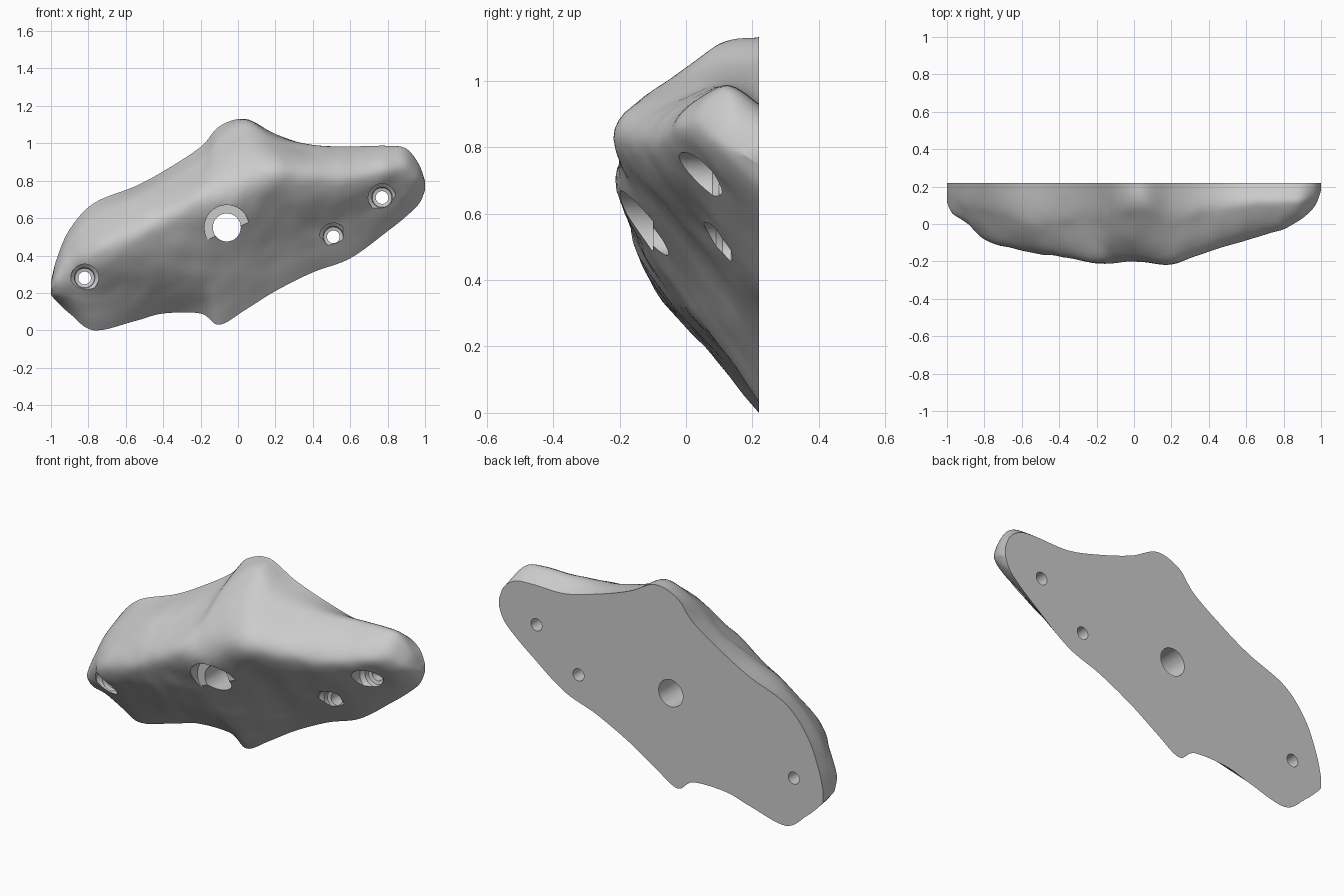
import bpy, bmesh, math
from mathutils import Vector, noise

if "Cube" in bpy.data.objects:
    bpy.data.objects.remove(bpy.data.objects["Cube"])

BACK = 0.22

# Cross-sections: x, bottom z, lower (z, y), ridge (z, y), upper (z, y), top z
SECTIONS = [
    (-1.00, .19, .20, .17, .22, .12, .245, .17, .26),
    (-0.97, .155, .19, .11, .28, .06, .35, .13, .38),
    (-0.90, .09, .19, .09, .34, .01, .47, .08, .54),
    (-0.77, .00, .17, .08, .41, -.09, .59, .05, .68),
    (-0.55, .05, .25, .02, .51, -.15, .70, .00, .77),
    (-0.40, .09, .29, .00, .59, -.17, .77, .01, .85),
    (-0.20, .09, .33, .00, .69, -.21, .88, .01, .98),
    (-0.10, .03, .32, .03, .72, -.205, .99, .02, 1.09),
    (0.04, .11, .38, .045, .78, -.205, 1.085, .06, 1.13),
    (0.20, .21, .46, .05, .83, -.21, 1.01, .00, 1.05),
    (0.40, .31, .53, .05, .82, -.15, .98, .06, .98),
    (0.60, .385, .58, .08, .82, -.08, .98, .09, .93),
    (0.80, .53, .69, .09, .86, -.02, .985, .11, .93),
    (0.90, .61, .74, .09, .87, .03, .97, .12, .92),
    (0.97, .68, .75, .14, .82, .10, .88, .14, .87),
    (1.00, .75, .765, .19, .775, .18, .785, .19, .80),
]


def spline(pts, steps):
    """Smooth curve through the given points."""
    out = []
    for i in range(len(pts) - 1):
        a, b, c, d = (pts[max(0, min(len(pts) - 1, i + k))] for k in (-1, 0, 1, 2))
        for s in range(steps):
            t = s / steps
            out.append(0.5 * (2 * b + (c - a) * t + (2 * a - 5 * b + 4 * c - d) * t * t
                              + (3 * b - a - 3 * c + d) * t ** 3))
    return out + [pts[-1].copy()]


def make_object(name, bm):
    bmesh.ops.recalc_face_normals(bm, faces=bm.faces)
    me = bpy.data.meshes.new(name)
    bm.to_mesh(me)
    bm.free()
    ob = bpy.data.objects.new(name, me)
    bpy.context.collection.objects.link(ob)
    return ob


# Rock body lofted along x, with a flat back
rails = [[], [], [], [], []]
for x, zb, z1, y1, zr, yr, z3, y3, zt in SECTIONS:
    for rail, (z, y) in zip(rails, ((zb, BACK), (z1, y1), (zr, yr), (z3, y3), (zt, BACK))):
        rail.append(Vector((x, y, z)))
rails = [spline(r, 8) for r in rails]
bm = bmesh.new()
rows = []
for cross in zip(*rails):
    row = spline(list(cross), 10)
    for p in row:
        p.x = max(-1, min(1, p.x))
        fade = max(0, min(1, (BACK - p.y) * 6))
        p.y += fade * (0.014 * noise.noise(p * 4.5) + 0.006 * noise.noise(p * 11))
        p.y = min(p.y, BACK)
        p.z = max(p.z, 0)
    rows.append([bm.verts.new(p) for p in row])
for a, b in zip(rows, rows[1:]):
    n = len(a)
    for j in range(n):
        k = (j + 1) % n
        bm.faces.new((a[j], b[j], b[k], a[k]))
bm.faces.new(rows[0])
bm.faces.new(rows[-1])
body = make_object("rock_body", bm)


# Bolt and screw holes: stepped round cutters pointing along y
def hole_cutter(name, x, z, profile, sides=40):
    bm = bmesh.new()
    rings = [[bm.verts.new((x + r * math.cos(2 * math.pi * i / sides), y,
                            z + r * math.sin(2 * math.pi * i / sides)))
              for i in range(sides)] for r, y in profile]
    for a, b in zip(rings, rings[1:]):
        for i in range(sides):
            k = (i + 1) % sides
            bm.faces.new((a[i], a[k], b[k], b[i]))
    bm.faces.new(rings[0])
    bm.faces.new(rings[-1])
    cutter = make_object(name, bm)
    cutter.hide_render = True
    cutter.hide_set(True)
    mod = body.modifiers.new(name, 'BOOLEAN')
    mod.operation = 'DIFFERENCE'
    mod.solver = 'EXACT'
    mod.object = cutter
    return cutter


cutters = [hole_cutter("bolt_hole_cutter", -.06, .55,
                       [(.075, .4), (.075, -.1), (.12, -.1), (.12, -.5)])]
for x, z, floor in ((-.82, .28, .08), (.51, .5, .14), (.77, .71, .13)):
    cutters.append(hole_cutter("screw_hole_cutter", x, z,
                               [(.034, .4), (.034, floor), (.052, floor - .005),
                                (.055, floor - .03), (.074, floor - .05), (.074, -.5)]))

# Bake the holes and shade smooth with crisp rims
bpy.context.view_layer.objects.active = body
body.select_set(True)
for mod in list(body.modifiers):
    bpy.ops.object.modifier_apply(modifier=mod.name)
for c in cutters:
    bpy.data.objects.remove(c, do_unlink=True)
bpy.ops.object.shade_smooth_by_angle(angle=math.radians(35))
